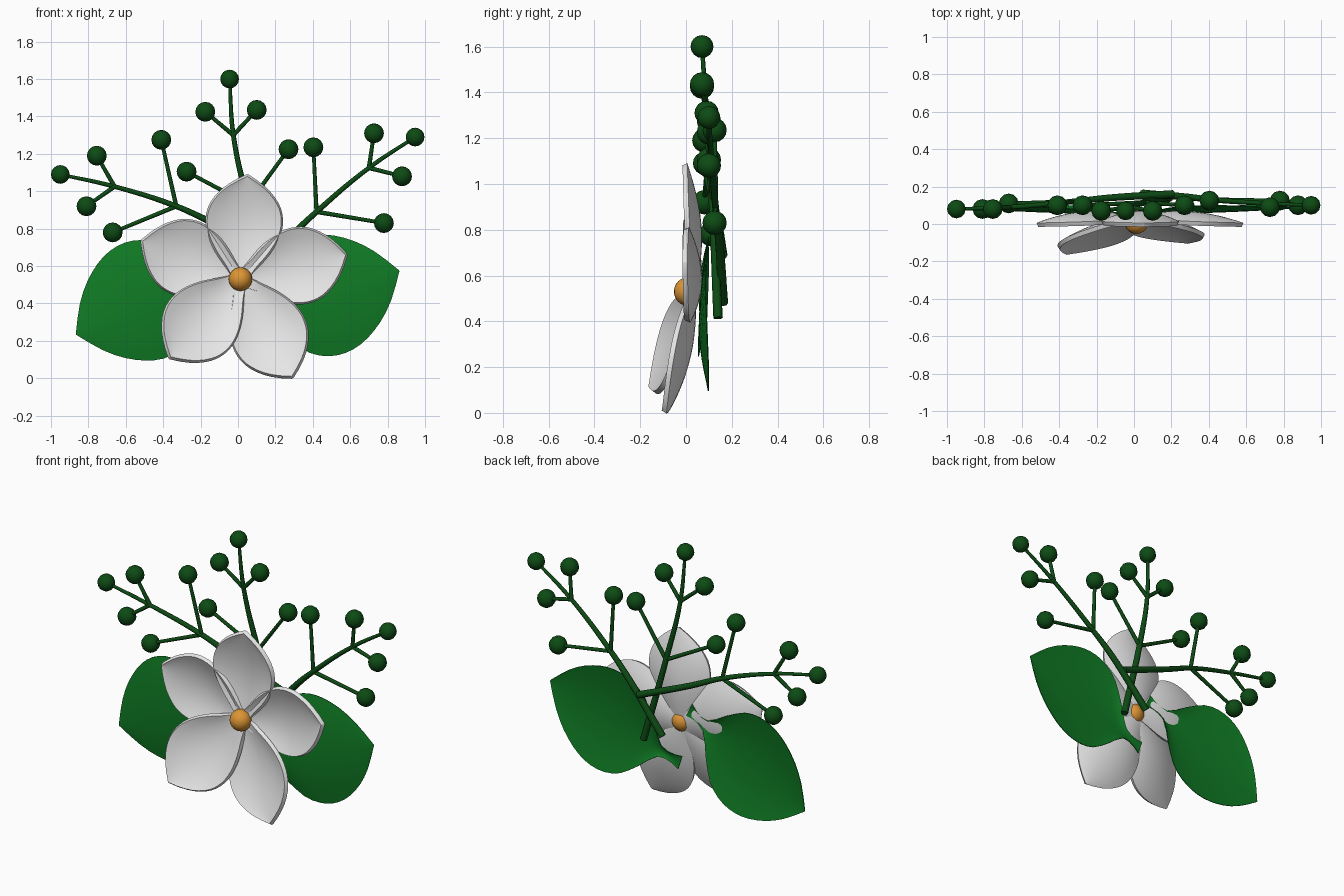
import bpy, bmesh, math
from mathutils import Vector

if "Cube" in bpy.data.objects:
    bpy.data.objects.remove(bpy.data.objects["Cube"])


def material(name, colour):
    mat = bpy.data.materials.new(name)
    mat.use_nodes = True
    mat.diffuse_color = (*colour, 1)
    mat.node_tree.nodes["Principled BSDF"].inputs["Base Color"].default_value = (*colour, 1)
    return mat


WHITE = material("petal white", (0.8, 0.8, 0.8))
LEAF = material("leaf green", (0.005, 0.2, 0.018))
DARK = material("dark green", (0.004, 0.07, 0.007))
ORANGE = material("centre orange", (0.72, 0.3, 0.035))


def add_object(name, data, mat):
    obj = bpy.data.objects.new(name, data)
    bpy.context.collection.objects.link(obj)
    data.materials.append(mat)
    return obj


def smooth(obj, modifier=None):
    bpy.ops.object.select_all(action='DESELECT')
    obj.select_set(True)
    bpy.context.view_layer.objects.active = obj
    if modifier:
        bpy.ops.object.modifier_apply(modifier=modifier.name)
    bpy.ops.object.shade_smooth_by_angle(angle=math.radians(40))


def width_at(profile, t):
    # Smooth curve through (t, half width) knots
    for i in range(len(profile) - 1):
        (t0, w0), (t1, w1) = profile[i], profile[i + 1]
        if t <= t1:
            before = profile[max(i - 1, 0)]
            after = profile[min(i + 2, len(profile) - 1)]
            step = t1 - t0
            m0 = (w1 - before[1]) / (t1 - before[0]) * step
            m1 = (after[1] - w0) / (after[0] - t0) * step
            u = (t - t0) / step
            w = ((2 * u**3 - 3 * u**2 + 1) * w0 + (u**3 - 2 * u**2 + u) * m0
                 + (3 * u**2 - 2 * u**3) * w1 + (u**3 - u**2) * m1)
            return max(w, 0.002)
    return 0.002


def blade(name, base, tip, profile, depth, mat, thickness):
    # Sheet from base to tip in the xz plane; depth(t, v) gives y
    base, axis = Vector(base), Vector(tip) - Vector(base)
    side = Vector((-axis.y, axis.x)).normalized()
    rows, cols = 20, 10
    bm = bmesh.new()
    grid = []
    for r in range(rows + 1):
        t = r / rows
        row = []
        for c in range(cols + 1):
            v = 2 * c / cols - 1
            p = base + axis * t + side * v * width_at(profile, t)
            row.append(bm.verts.new((p.x, depth(t, v), p.y)))
        grid.append(row)
    for r in range(rows):
        for c in range(cols):
            bm.faces.new((grid[r][c], grid[r + 1][c], grid[r + 1][c + 1], grid[r][c + 1]))
    bmesh.ops.recalc_face_normals(bm, faces=bm.faces)
    mesh = bpy.data.meshes.new(name)
    bm.to_mesh(mesh)
    bm.free()
    obj = add_object(name, mesh, mat)
    solid = obj.modifiers.new("thickness", 'SOLIDIFY')
    solid.thickness = thickness
    solid.offset = 0
    smooth(obj, solid)


def ball(name, centre, radius, mat, segments, rings):
    bm = bmesh.new()
    bmesh.ops.create_uvsphere(bm, u_segments=segments, v_segments=rings, radius=radius)
    mesh = bpy.data.meshes.new(name)
    bm.to_mesh(mesh)
    bm.free()
    obj = add_object(name, mesh, mat)
    obj.location = centre
    smooth(obj)


def stem(name, points, start, end):
    curve = bpy.data.curves.new(name, 'CURVE')
    curve.dimensions = '3D'
    curve.bevel_depth = 1
    curve.bevel_resolution = 2
    curve.resolution_u = 6
    curve.use_fill_caps = True
    spline = curve.splines.new('BEZIER')
    spline.bezier_points.add(len(points) - 1)
    for i, (bp, co) in enumerate(zip(spline.bezier_points, points)):
        bp.co = co
        bp.handle_left_type = bp.handle_right_type = 'AUTO'
        bp.radius = start + (end - start) * i / (len(points) - 1)
    add_object(name, curve, DARK)


# Five cupped petals; the two lowest lean forward
PETAL = [(0, 0.04), (0.12, 0.085), (0.25, 0.14), (0.4, 0.185), (0.55, 0.203),
         (0.7, 0.187), (0.83, 0.137), (0.93, 0.07), (1, 0)]
PETALS = [("top_petal", (0.05, 1.085), 0), ("upper_right_petal", (-0.515, 0.735), 0),
          ("lower_right_petal", (-0.365, 0.11), -0.15), ("lower_left_petal", (0.29, 0.005), -0.09),
          ("upper_left_petal", (0.58, 0.66), 0)]
for name, tip, lean in PETALS:
    def petal_depth(t, v, lean=lean):
        cup = math.sin(math.pi * t)
        return 0.03 - 0.035 * t * t + 0.035 * cup - 0.05 * cup * v * v + lean * t
    blade(name, (0.012, 0.53), tip, PETAL, petal_depth, WHITE, 0.024)

# Flower centre
ball("flower_centre", (0.013, 0.01, 0.53), 0.063, ORANGE, 20, 12)

# Two broad leaves with flared stalks
LEAF_SHAPE = [(0, 0.045), (0.08, 0.026), (0.16, 0.045), (0.25, 0.16), (0.36, 0.275),
              (0.5, 0.325), (0.65, 0.308), (0.8, 0.228), (0.91, 0.125), (1, 0)]


def leaf_depth(t, v):
    return 0.055 + 0.03 * t * t + 0.035 * v * v * math.sin(math.pi * t)


blade("left_leaf", (0.0, 0.29), (0.862, 0.575), LEAF_SHAPE, leaf_depth, LEAF, 0.004)
blade("right_leaf", (-0.06, 0.63), (-0.866, 0.235), LEAF_SHAPE, leaf_depth, LEAF, 0.004)

# Berry sprigs: main path, then twigs as (path index, berry position)
SPRIGS = {
    "middle": ([(0.19, 0.14, 0.415), (0.055, 0.115, 0.93), (-0.025, 0.09, 1.3), (-0.045, 0.07, 1.6)],
               [(1, (-0.275, 0.1, 1.105)), (1, (0.27, 0.1, 1.225)),
                (2, (-0.175, 0.07, 1.425)), (2, (0.1, 0.07, 1.435))]),
    "right": ([(0.21, 0.16, 0.69), (-0.13, 0.14, 0.83), (-0.33, 0.12, 0.92),
               (-0.66, 0.09, 1.025), (-0.95, 0.08, 1.09)],
              [(2, (-0.41, 0.1, 1.275)), (2, (-0.67, 0.11, 0.78)),
               (3, (-0.755, 0.08, 1.19)), (3, (-0.81, 0.08, 0.92))]),
    "left": ([(0.045, 0.163, 0.48), (0.3, 0.143, 0.775), (0.42, 0.13, 0.89),
              (0.7, 0.11, 1.125), (0.947, 0.1, 1.29)],
             [(2, (0.403, 0.125, 1.235)), (2, (0.78, 0.125, 0.83)),
              (3, (0.727, 0.09, 1.31)), (3, (0.877, 0.1, 1.08))]),
}
for side, (path, twigs) in SPRIGS.items():
    stem(side + "_branch", path, 0.021, 0.009)
    ball(side + "_tip_berry", path[-1], 0.05, DARK, 12, 8)
    for n, (index, berry) in enumerate(twigs, 1):
        stem(f"{side}_twig_{n}", [path[index], berry], 0.012, 0.01)
        ball(f"{side}_berry_{n}", berry, 0.053, DARK, 12, 8)
